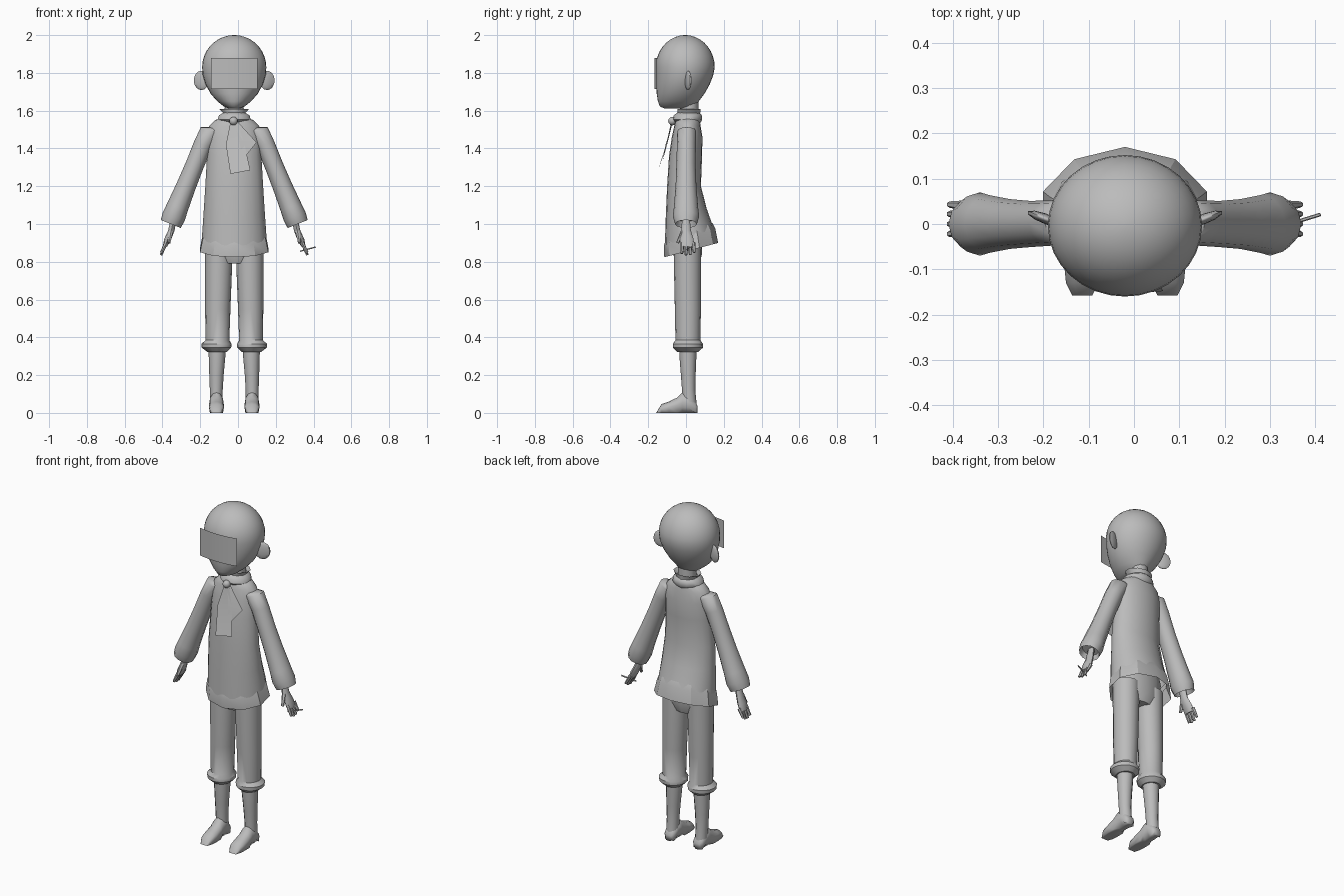
import bpy, bmesh, math
from mathutils import Vector

CX = -0.02  # symmetry plane of the figure

gray = bpy.data.materials.new("plain_gray")
gray.diffuse_color = (0.5, 0.5, 0.5, 1)


def finish(name, bm, mirror=False, smooth=50):
    bmesh.ops.recalc_face_normals(bm, faces=bm.faces)
    me = bpy.data.meshes.new(name)
    bm.to_mesh(me)
    bm.free()
    me.materials.append(gray)
    ob = bpy.data.objects.new(name, me)
    ob.location.x = CX
    bpy.context.collection.objects.link(ob)
    if mirror:
        ob.modifiers.new("mirror", 'MIRROR')
    bpy.ops.object.select_all(action='DESELECT')
    ob.select_set(True)
    bpy.context.view_layer.objects.active = ob
    if smooth:
        bpy.ops.object.shade_smooth_by_angle(angle=math.radians(smooth))
    return ob


def loft(name, rings, n=12, u=(1, 0, 0), v=(0, 1, 0), caps=(True, True), mirror=False, smooth=50):
    """Skin rings of (x, y, z, radius along u, radius along v[, z tilt])."""
    bm = bmesh.new()
    u, v = Vector(u), Vector(v)
    loops = []
    for x, y, z, a, b, *t in rings:
        loop = []
        for i in range(n):
            w = 2 * math.pi * i / n + math.pi / 2
            p = Vector((x, y, z)) + u * a * math.cos(w) + v * b * math.sin(w)
            p.z += (t[0] if t else 0) * math.sin(w)
            loop.append(bm.verts.new(p))
        loops.append(loop)
    for p, q in zip(loops, loops[1:]):
        for i in range(n):
            j = (i + 1) % n
            bm.faces.new((p[i], p[j], q[j], q[i]))
    if caps[0]:
        bm.faces.new(loops[0])
    if caps[1]:
        bm.faces.new(loops[-1])
    return finish(name, bm, mirror, smooth)


def stack(name, rows, **kw):
    """Loft upright rings of (z, half width, y front, y back[, tilt])."""
    return loft(name, [(0, (f + b) / 2, z, w, (b - f) / 2, *t) for z, w, f, b, *t in rows], **kw)


def rod(name, p, q, r0, r1, mirror=False, n=6):
    d = (Vector(q) - Vector(p)).normalized()
    u = d.cross(Vector((0, 1, 0))).normalized()
    return loft(name, [(*p, r0, r0), (*q, r1, r1)], n, u, d.cross(u), mirror=mirror)


def sheet(name, rows, smooth=40):
    """Thin cloth made of rows of points."""
    bm = bmesh.new()
    grid = [[bm.verts.new(p) for p in row] for row in rows]
    for a, b in zip(grid, grid[1:]):
        for i in range(len(a) - 1):
            bm.faces.new((a[i], a[i + 1], b[i + 1], b[i]))
    return finish(name, bm, smooth=smooth)


# head: tapered chin, domed skull
head = [(1.612, .03, -.115, .04), (1.622, .055, -.138, .05), (1.65, .09, -.149, .068),
        (1.69, .125, -.155, .098), (1.74, .152, -.158, .126), (1.79, .167, -.159, .145)]
for k in range(0, 90, 10):
    c, s = math.cos(math.radians(k)), math.sin(math.radians(k))
    head.append((1.83 + .17 * s, .17 * c, -.004 - .156 * c, -.004 + .156 * c))
head.append((2.0, .006, -.01, .002))
stack("head", head, n=32)
stack("neck", [(1.5, .055, -.035, .065), (1.67, .048, -.03, .065)], n=12)

# ears: flattened discs leaning backwards
bm = bmesh.new()
bmesh.ops.create_uvsphere(bm, u_segments=10, v_segments=8, radius=1)
bmesh.ops.scale(bm, vec=(.042, .012, .051), verts=bm.verts)
for p in bm.verts:
    p.co.y += p.co.x * .35
    p.co += Vector((.174, .011, 1.76))
finish("ear", bm, True)

# visor: gently bowed sheet
xs = [-.122, -.08, -.04, 0, .04, .08, .122]
sheet("visor", [[(x, -.168 + .9 * x * x, z) for x in xs] for z in (1.715, 1.88)])

# tunic and its tilted hem band
stack("tunic", [(1.57, .055, -.045, .07), (1.55, .1, -.055, .073), (1.52, .132, -.062, .077),
                (1.46, .142, -.075, .087), (1.36, .144, -.09, .085), (1.2, .153, -.1, .079),
                (1.06, .162, -.107, .11, .02), (.93, .171, -.112, .147, .045)],
      n=20, caps=(True, False))
stack("hem_band", [(.96, .165, -.108, .14, .045), (.93, .176, -.117, .155, .045),
                   (.862, .19, -.115, .17, .038), (.93, .167, -.108, .143, .045)],
      n=10, caps=(False, False), smooth=30)

# collar and scarf
stack("collar", [(1.57, .056, -.045, .075), (1.585, .06, -.045, .075), (1.61, .083, -.045, .077),
                 (1.585, .052, -.035, .068)], n=10, caps=(False, False))
stack("scarf_loop", [(1.59, .058, -.045, .07), (1.575, .083, -.065, .084), (1.552, .09, -.07, .086),
                     (1.535, .07, -.055, .075)], n=14)
bm = bmesh.new()
bmesh.ops.create_icosphere(bm, subdivisions=2, radius=.023)
bmesh.ops.translate(bm, vec=(-.004, -.072, 1.545), verts=bm.verts)
finish("scarf_knot", bm)
sheet("scarf_long_tail", [[(-.02, -.07, 1.54), (.015, -.078, 1.54)],
                          [(-.044, -.1, 1.42), (0, -.122, 1.42), (.055, -.105, 1.42)][::2],
                          [(-.02, -.155, 1.265), (.085, -.148, 1.285)]])
sheet("scarf_short_tail", [[(.0, -.07, 1.54), (.02, -.07, 1.54)],
                           [(.03, -.108, 1.42), (.118, -.098, 1.432)],
                           [(.045, -.122, 1.34), (.05, -.12, 1.345)]])

# sleeves: widening tubes with a hollow cuff
axis = Vector((.37, 0, -.93))
loft("sleeve", [(.09, .005, 1.5, .035, .04), (.125, .004, 1.492, .056, .05),
                (.165, .002, 1.42, .05, .05), (.21, 0, 1.31, .049, .051),
                (.255, 0, 1.2, .052, .055), (.3, 0, 1.09, .058, .064),
                (.32, 0, 1.04, .062, .07), (.336, 0, 1.0, .057, .058), (.325, 0, 1.03, .045, .048)],
     12, (.93, 0, .37), mirror=True, smooth=60)

# hands with fingers and thumb
loft("palm", [(.32, 0, 1.03, .016, .02), (.333, 0, .965, .017, .026),
              (.352, .004, .92, .019, .036), (.366, .007, .882, .012, .037)], 8, mirror=True)
for i, (y, z) in enumerate([(-.022, .843), (0, .835), (.022, .837), (.043, .85)]):
    rod("finger_%d" % (i + 1), (.36, y * .9 + .002, .9), (.387, y, z), .011, .007, True)
rod("thumb", (.335, -.015, .96), (.345, -.045, .9), .013, .008, True)
rod("stick", (.35, -.004, .856), (.431, .021, .878), .004, .004)

# trousers
stack("trouser_seat", [(.79, .08, -.05, .07), (.84, .145, -.068, .085), (.95, .15, -.07, .085),
                       (1.05, .13, -.06, .07)], n=12)
loft("trouser_leg", [(.082, .008, .9, .073, .073), (.083, .008, .78, .072, .072),
                     (.087, .01, .55, .067, .069), (.089, .01, .385, .063, .066),
                     (.094, .01, .365, .08, .08), (.094, .01, .345, .078, .079),
                     (.091, .01, .322, .05, .055)], 16, mirror=True, smooth=35)

# shins and feet
loft("shin", [(.09, .01, .36, .046, .046), (.091, .01, .3, .044, .045),
              (.094, .012, .2, .038, .039), (.095, .014, .12, .034, .035),
              (.095, .018, .05, .034, .038)], 12, mirror=True)
foot = [(.062, .02, .018, .035), (.05, .032, .003, .06), (.015, .037, .002, .1), (-.02, .038, .002, .108),
        (-.045, .039, .002, .082), (-.09, .04, .001, .06), (-.13, .036, 0, .046), (-.158, .022, .002, .022)]
loft("foot", [(.094, y, (lo + hi) / 2, w, (hi - lo) / 2) for y, w, lo, hi in foot],
     12, v=(0, 0, 1), mirror=True)
for p in bpy.data.objects["foot"].data.vertices:  # flat sole
    if p.co.z < .022:
        p.co.z = 0
